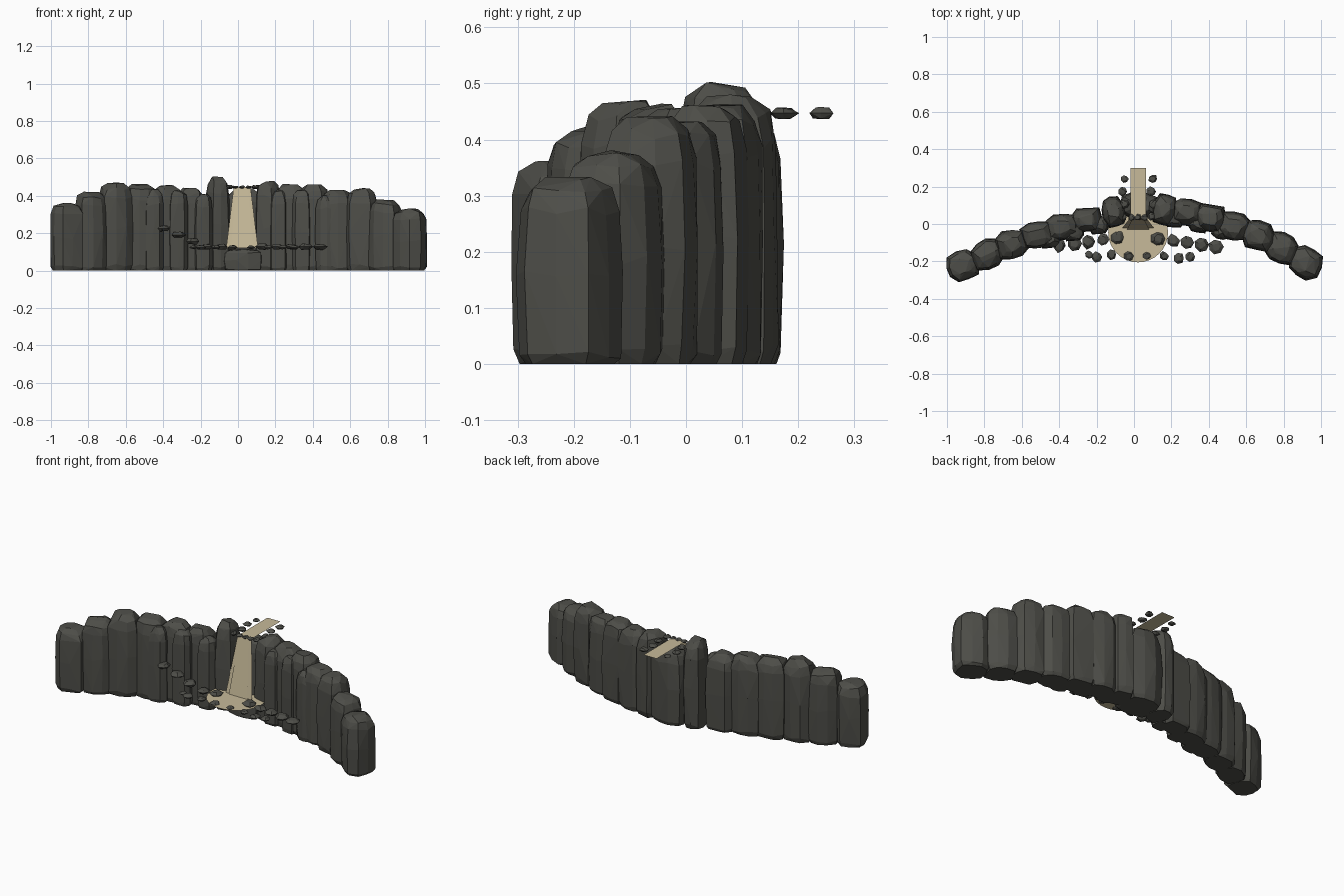
import bpy, bmesh, math, random
from mathutils import Vector, Matrix

random.seed(7)
cube = bpy.data.objects.get("Cube")
if cube:
    bpy.data.objects.remove(cube)


def material(name, colour):
    mat = bpy.data.materials.new(name)
    mat.use_nodes = True
    mat.diffuse_color = (*colour, 1)
    shader = mat.node_tree.nodes["Principled BSDF"]
    shader.inputs["Base Color"].default_value = (*colour, 1)
    return mat


rock = material("dark rock", (0.075, 0.075, 0.065))
water = material("sandy water", (0.57, 0.49, 0.32))


def finish(name, bm, mat):
    bmesh.ops.recalc_face_normals(bm, faces=bm.faces)
    mesh = bpy.data.meshes.new(name)
    bm.to_mesh(mesh)
    bm.free()
    mesh.materials.append(mat)
    obj = bpy.data.objects.new(name, mesh)
    bpy.context.collection.objects.link(obj)


def hull(name, points):
    """Chiselled rock wrapped tightly around the points."""
    bm = bmesh.new()
    for point in points:
        bm.verts.new(point)
    result = bmesh.ops.convex_hull(bm, input=bm.verts)
    inner = [item for item in result["geom_interior"] if isinstance(item, bmesh.types.BMVert)]
    bmesh.ops.delete(bm, geom=inner, context="VERTS")
    finish(name, bm, rock)


def column(name, centre, half_width, half_depth, height, turn):
    """Upright boulder built from jittered, rounded-square rings."""
    rings = [(0, 0.85), (0.07, 0.98), (0.5, 1.02), (0.84, 0.97), (0.95, 0.82), (1, 0.5)]
    sides = 10
    start = random.random()
    wobble = [random.uniform(0.92, 1.06) for side in range(sides)]
    rotation = Matrix.Rotation(turn, 3, "Z")
    points = []
    for level, size in rings:
        for side in range(sides):
            angle = math.tau * (side + start) / sides
            c, s = math.cos(angle), math.sin(angle)
            roundness = (abs(c) ** 4 + abs(s) ** 4) ** (1 / 4)
            reach = size * wobble[side] * random.uniform(0.95, 1.03) / roundness
            tilt = random.uniform(-0.04, 0.01) if level else 0
            offset = Vector((half_width * reach * c, half_depth * reach * s, height * (level + tilt)))
            points.append(Vector((*centre, 0)) + rotation @ offset)
    hull(name, points)


def stone(name, x, y, z, radius):
    """Small flattened pebble."""
    points = []
    for level in (-1, 0, 1):
        for side in range(7):
            angle = math.tau * side / 7
            reach = radius * (1 - 0.4 * abs(level)) * random.uniform(0.85, 1.15)
            points.append((x + reach * math.cos(angle), y + reach * math.sin(angle),
                           z + radius * level * random.uniform(0.25, 0.45)))
    hull(name, points)


def arc_depth(x):
    """Plan of the curved wall, straighter on its right half."""
    if x < 0:
        return 0.075 + 0.17 * x - 0.17 * x * x
    return 0.09 - 0.35 * x * x


def wall_turn(x):
    return math.atan(-0.4 * x)


# Outer cliff columns, with the skyline listed from the middle outwards
reach = 7
spacing = 0.13
skylines = {"right": (-1, (0.44, 0.46, 0.46, 0.47, 0.42, 0.365)),
            "left": (1, (0.46, 0.46, 0.43, 0.44, 0.38, 0.33))}
for tag, (side, skyline) in skylines.items():
    for step, height in enumerate(skyline, 2):
        x = side * (spacing * step + 0.006) + 0.02 * (1 - step / reach)
        depth = 0.06 + 0.003 * step + (0.004 if side > 0 else 0)
        column(f"cliff_column_{tag}_{step}", (x, arc_depth(x)), 0.087, depth, height, wall_turn(x))
        # Slimmer slab leaning on the front, over the joint
        if step < 5:
            x -= side * spacing / 2
            column(f"cliff_slab_{tag}_{step}", (x, arc_depth(x) - 0.045), 0.055, 0.05,
                   height - 0.03, wall_turn(x))

# Tall shoulders beside the broad middle block
column("shoulder_right", (-0.11, 0.065), 0.062, 0.08, 0.5, 0.3)
column("shoulder_left", (0.16, 0.075), 0.065, 0.085, 0.48, -0.3)
column("middle_block", (0.03, 0.1), 0.105, 0.07, 0.435, 0)

# Low ledge carrying the pool
column("pool_ledge", (0.025, 0.03), 0.1, 0.055, 0.115, 0)

# Pebbles behind the pool; those on the right climb the cliff
for side, tag in ((-1, "right"), (1, "left")):
    for step in range(5):
        x = side * (0.09 + 0.077 * step) + (0.04 if side > 0 else 0)
        climb = 0.45 * max(0, -x - 0.18)
        stone(f"bank_stone_{tag}_{step + 1}", x, -0.06 - 0.14 * abs(x),
              0.128 + climb, random.uniform(0.033, 0.04))

# Pebbles along the front rim of the pool
for i, x in enumerate((-0.24, -0.2, -0.12, -0.03, 0.07, 0.16, 0.24, 0.3)):
    stone(f"rim_stone_{i + 1}", x, -0.175 + random.uniform(-0.015, 0.015),
          0.125, random.uniform(0.02, 0.03))

# Pebbles lining the upper stream and sitting across its crest
stream_x = 0.022
crest = 0.447
for side, tag in ((-1, "right"), (1, "left")):
    for step in range(4):
        stone(f"stream_stone_{tag}_{step + 1}", stream_x + side * random.uniform(0.065, 0.09),
              0.04 + 0.067 * step, crest, random.uniform(0.02, 0.026))
for step in (-1, 0, 1):
    stone(f"crest_stone_{step + 2}", stream_x + 0.036 * step, 0.035, crest, 0.018)

# Round pool
bm = bmesh.new()
bmesh.ops.create_circle(bm, cap_ends=True, segments=32, radius=0.16,
                        matrix=Matrix.Translation((stream_x, -0.045, 0.122)))
finish("pool", bm, water)


def sheet(name, start, end):
    """Flat strip of water between two edges of (half width, y, z)."""
    bm = bmesh.new()
    corners = []
    for (half_width, y, z), sides in ((start, (-1, 1)), (end, (1, -1))):
        corners += [bm.verts.new((stream_x + side * half_width, y, z)) for side in sides]
    bm.faces.new(corners)
    finish(name, bm, water)


# Upper stream, then the widening fall with a raised core
sheet("upper_stream", (0.042, 0.3, crest), (0.042, 0.03, crest))
sheet("waterfall", (0.045, 0.03, crest), (0.085, -0.022, 0.122))
sheet("waterfall_core", (0.032, 0.024, 0.44), (0.06, -0.03, 0.122))
